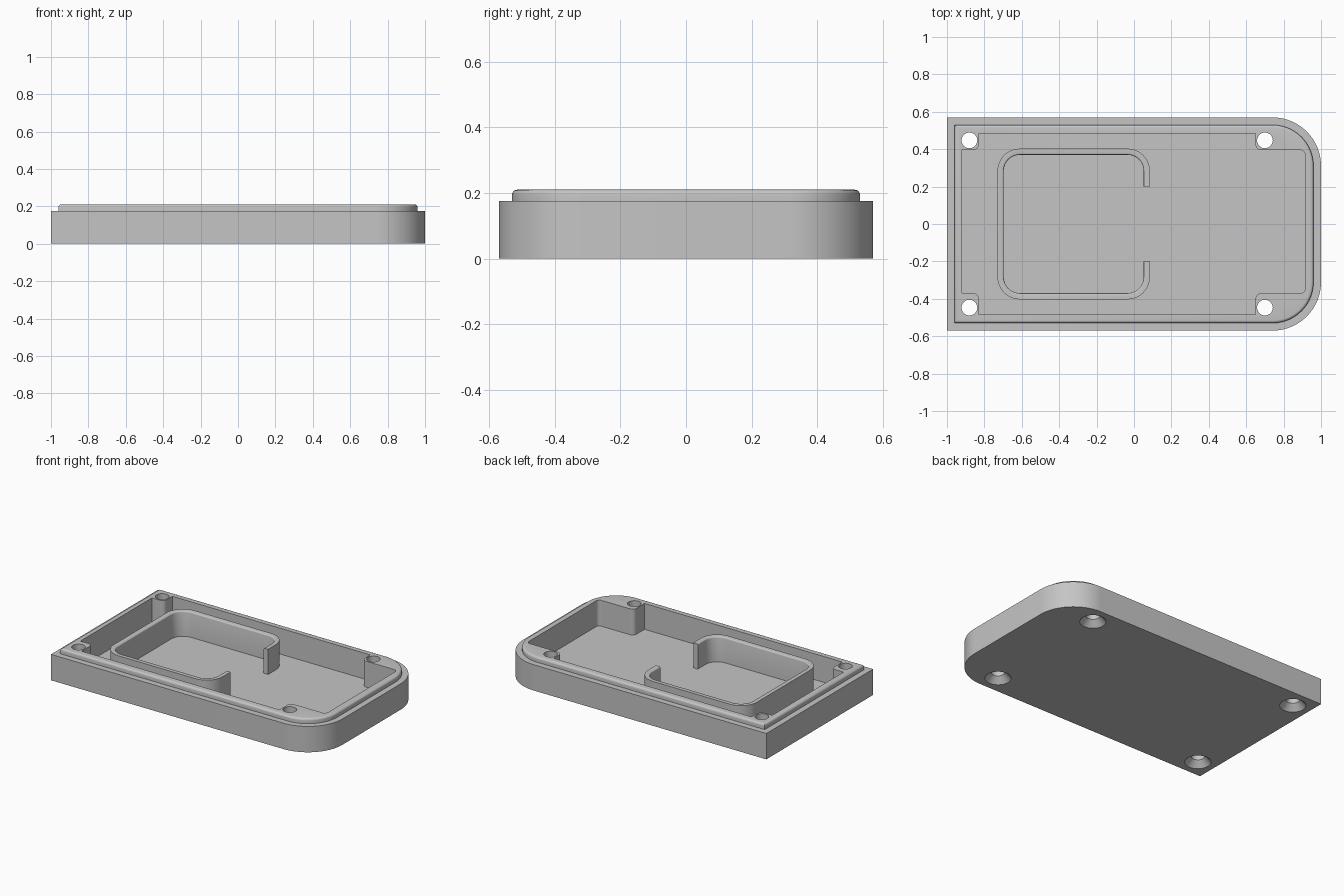
import bpy, bmesh, math
from mathutils import Vector

if "Cube" in bpy.data.objects:
    bpy.data.objects.remove(bpy.data.objects["Cube"])

GREY = (0.56, 0.56, 0.56, 1)
mat = bpy.data.materials.new("plain grey")
mat.use_nodes = True
mat.diffuse_color = GREY
mat.node_tree.nodes["Principled BSDF"].inputs["Base Color"].default_value = GREY

FLOOR, LEDGE, TOP = 0.035, 0.175, 0.21


def outline(corners, steps=10):
    """Right-angled polygon of (x, y, radius) corners, rounded where radius > 0."""
    pts = []
    for i, (x, y, r) in enumerate(corners):
        p = Vector((x, y))
        if r == 0:
            pts.append(p)
            continue
        u = (Vector(corners[i - 1][:2]) - p).normalized()
        v = (Vector(corners[(i + 1) % len(corners)][:2]) - p).normalized()
        c = p + (u + v) * r
        for k in range(steps + 1):
            t = math.pi / 2 * k / steps
            pts.append(c - (v * math.cos(t) + u * math.sin(t)) * r)
    return pts


def loft(name, layers):
    """Closed solid through a stack of (outline points, z) layers."""
    bm = bmesh.new()
    rings = [[bm.verts.new((p.x, p.y, z)) for p in pts] for pts, z in layers]
    n = len(rings[0])
    for a, b in zip(rings, rings[1:]):
        for i in range(n):
            j = (i + 1) % n
            bm.faces.new((a[i], a[j], b[j], b[i]))
    bm.faces.new(rings[0][::-1])
    bm.faces.new(rings[-1])
    bmesh.ops.recalc_face_normals(bm, faces=bm.faces)
    me = bpy.data.meshes.new(name)
    bm.to_mesh(me)
    bm.free()
    ob = bpy.data.objects.new(name, me)
    me.materials.append(mat)
    bpy.context.collection.objects.link(ob)
    return ob


def activate(ob):
    bpy.ops.object.select_all(action='DESELECT')
    ob.select_set(True)
    bpy.context.view_layer.objects.active = ob


def cut(target, cutter):
    cutter.hide_render = True
    mod = target.modifiers.new("cut", 'BOOLEAN')
    mod.operation = 'DIFFERENCE'
    mod.solver = 'EXACT'
    mod.object = cutter
    activate(target)
    bpy.ops.object.modifier_apply(modifier=mod.name)
    bpy.data.objects.remove(cutter)


def shell(inset):
    """Case outline, square at one end and rounded at the other."""
    x, y, r = 1 - inset, 0.57 - inset, 0.26 - inset
    return outline([(-x, -y, 0), (x, -y, r), (x, y, r), (-x, y, 0)], 20)


def circle(x, y, r, n=40):
    return [Vector((x + r * math.cos(2 * math.pi * i / n),
                    y + r * math.sin(2 * math.pi * i / n))) for i in range(n)]


# Case body with stepped lip and rounded lip edge
layers = [(shell(0), 0), (shell(0), LEDGE), (shell(0.04), LEDGE)]
R = 0.015
for k in range(6):
    a = math.pi / 2 * k / 5
    layers.append((shell(0.04 + R * (1 - math.cos(a))), TOP - R + R * math.sin(a)))
case = loft("case_tray", layers)

# Pocket that leaves a solid post in each corner
F, N = 0.03, 0.025
pocket = outline([
    (-0.92, -0.37, 0), (-0.83, -0.37, F), (-0.83, -0.485, 0),
    (0.65, -0.485, 0), (0.65, -0.37, F), (0.915, -0.37, N),
    (0.915, 0.395, N), (0.65, 0.395, F), (0.65, 0.485, 0),
    (-0.83, 0.485, 0), (-0.83, 0.395, F), (-0.92, 0.395, 0)])
cut(case, loft("pocket_cutter", [(pocket, FLOOR), (pocket, TOP + 0.1)]))

# Countersunk screw holes through the posts
for x in (-0.88, 0.70):
    for y in (-0.447, 0.447):
        profile = [(0.09, -0.01), (0.08, 0), (0.042, 0.04), (0.042, TOP + 0.1)]
        cut(case, loft("hole_cutter", [(circle(x, y, r), z) for r, z in profile]))

# Open inner wall with a gap on one side
X0, X1, Y, T, GAP, RO = -0.73, 0.085, 0.403, 0.033, 0.2, 0.12
RI = RO - T
wall = outline([
    (X1, GAP, 0), (X1, Y, RO), (X0, Y, RO), (X0, -Y, RO), (X1, -Y, RO), (X1, -GAP, 0),
    (X1 - T, -GAP, 0), (X1 - T, T - Y, RI), (X0 + T, T - Y, RI),
    (X0 + T, Y - T, RI), (X1 - T, Y - T, RI), (X1 - T, GAP, 0)])
inner = loft("inner_wall", [(wall, FLOOR - 0.01), (wall, 0.205)])

# Soften the inside top edge of the inner wall
bm = bmesh.new()
bm.from_mesh(inner.data)
half = len(wall) // 2
bm.verts.ensure_lookup_table()
inside = set(bm.verts[len(wall) + half:])
edges = [e for e in bm.edges if all(v in inside for v in e.verts)]
bmesh.ops.bevel(bm, geom=edges, offset=0.008, segments=3, affect='EDGES', profile=0.5)
bm.to_mesh(inner.data)
bm.free()

for ob in (case, inner):
    activate(ob)
    bpy.ops.object.shade_smooth_by_angle(angle=math.radians(35))
